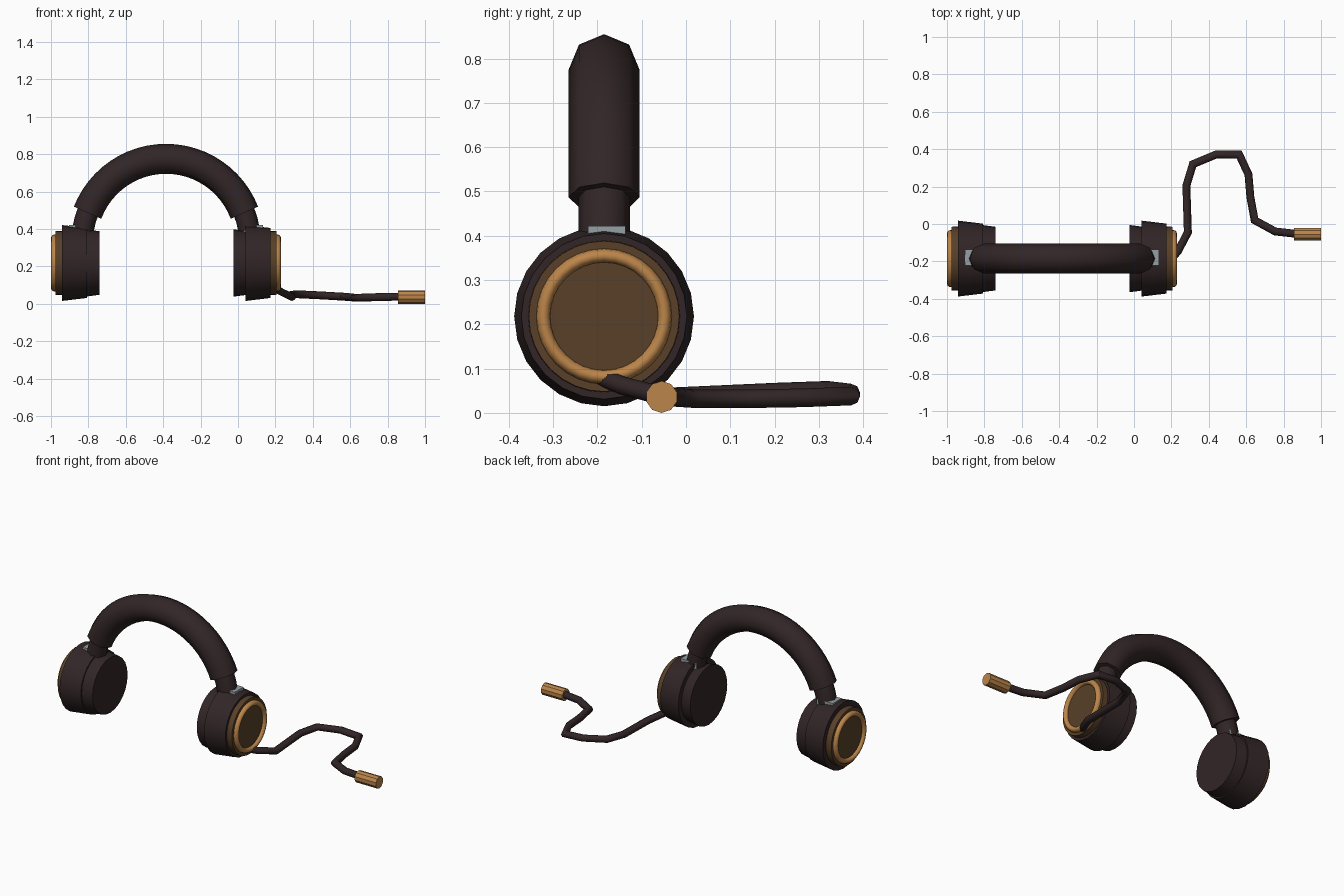
import bpy, bmesh, math
from mathutils import Vector

cube = bpy.data.objects.get("Cube")
if cube:
    bpy.data.objects.remove(cube, do_unlink=True)

MID_X, MID_Y, CUP_Z = -0.385, -0.185, 0.218


def material(name, rgb):
    m = bpy.data.materials.new(name)
    m.use_nodes = True
    m.diffuse_color = (*rgb, 1)
    bsdf = next(n for n in m.node_tree.nodes if n.type == 'BSDF_PRINCIPLED')
    bsdf.inputs["Base Color"].default_value = (*rgb, 1)
    return m


DARK = material("dark brown", (0.032, 0.019, 0.020))
BROWN = material("bronze brown", (0.098, 0.051, 0.021))
GOLD = material("gold", (0.50, 0.235, 0.068))
GREY = material("steel grey", (0.30, 0.35, 0.37))


def finish(name, bm, mat, angle=50):
    bmesh.ops.recalc_face_normals(bm, faces=bm.faces)
    me = bpy.data.meshes.new(name)
    bm.to_mesh(me)
    bm.free()
    me.materials.append(mat)
    ob = bpy.data.objects.new(name, me)
    bpy.context.collection.objects.link(ob)
    bpy.ops.object.select_all(action='DESELECT')
    ob.select_set(True)
    bpy.context.view_layer.objects.active = ob
    bpy.ops.object.shade_smooth_by_angle(angle=math.radians(angle))
    return ob


def bridge(bm, rings, closed=False):
    """Join rings of vertices with quads, capping the ends unless closed."""
    n = len(rings[0])
    pairs = list(zip(rings, rings[1:]))
    if closed:
        pairs.append((rings[-1], rings[0]))
    else:
        bm.faces.new(rings[0])
        bm.faces.new(rings[-1])
    for a, b in pairs:
        for i in range(n):
            j = (i + 1) % n
            bm.faces.new((a[i], a[j], b[j], b[i]))


def lathe(name, profile, mat, sides=24, y=MID_Y, z=CUP_Z, closed=False):
    """Turn a profile of (x, radius) pairs about an axis along x."""
    bm = bmesh.new()
    angles = [math.tau * i / sides for i in range(sides)]
    rings = [[bm.verts.new((x, y + r * math.sin(a), z + r * math.cos(a)))
              for a in angles] for x, r in profile]
    bridge(bm, rings, closed)
    return finish(name, bm, mat, 30 if not closed else 50)


def sweep(name, path, radius, mat, ref, sides=8):
    """Sweep a round section along a path with mitred corners."""
    bm = bmesh.new()
    pts = [Vector(p) for p in path]
    rings = []
    for i, p in enumerate(pts):
        before = (p - pts[i - 1]).normalized() if i else (pts[1] - p).normalized()
        after = (pts[i + 1] - p).normalized() if i + 1 < len(pts) else before
        t = (before + after).normalized()
        side = t.cross(Vector(ref)).normalized()
        up = side.cross(t)
        widen = 1 / t.dot(after)
        rings.append([bm.verts.new(p + radius * (side * widen * math.cos(a) + up * math.sin(a)))
                      for a in (math.tau * k / sides for k in range(sides))])
    bridge(bm, rings)
    return finish(name, bm, mat)


def arc(start, end, steps, r=0.449, z=0.326):
    angles = [math.radians(start + (end - start) * i / steps) for i in range(steps + 1)]
    return [(MID_X + r * math.cos(a), MID_Y, z + r * math.sin(a)) for a in angles]


# Padded headband and the thinner frame that runs inside it
sweep("headband", arc(21, 159, 24), 0.08, DARK, (0, 1, 0))
sweep("headband_frame", arc(9, 171, 24), 0.058, DARK, (0, 1, 0))

# Ear cups: both housings taper the same way, the outer trim is mirrored
for label, s in (("left", 1), ("right", -1)):
    base = 0.04 if s > 0 else -0.942
    lathe(label + "_housing", [(base, 0.203), (base + 0.134, 0.187)], DARK)
    pad = -0.025 if s > 0 else -0.815
    lathe(label + "_ear_pad", [(pad, 0.18), (pad + 0.075, 0.17)], DARK)

    def out(d):
        return MID_X + s * d

    lathe(label + "_outer_plate", [(out(0.54), 0.172), (out(0.592), 0.17)], BROWN, 32)
    ring = [(out(0.592 + 0.022 * math.sin(a)), 0.137 + 0.016 * math.cos(a))
            for a in (math.tau * k / 12 for k in range(12))]
    lathe(label + "_trim_ring", ring, GOLD, 32, closed=True)
    lathe(label + "_center_disc", [(out(0.58), 0.125), (out(0.597), 0.125)], BROWN, 32)

    # Hinge bracket at the foot of the frame
    bm = bmesh.new()
    bmesh.ops.create_cube(bm, size=1)
    bmesh.ops.scale(bm, vec=(0.11, 0.085, 0.06), verts=bm.verts)
    bmesh.ops.translate(bm, vec=(out(0.463), MID_Y + 0.006, 0.392), verts=bm.verts)
    finish(label + "_hinge_bracket", bm, GREY)

# Cable lying on the ground, with its plug
cable = [(0.19, -0.20, 0.085), (0.235, -0.145, 0.062), (0.288, -0.045, 0.036),
         (0.28, 0.205, 0.047), (0.315, 0.32, 0.051), (0.44, 0.372, 0.045),
         (0.562, 0.372, 0.038), (0.612, 0.265, 0.034), (0.622, 0.145, 0.032),
         (0.645, 0.02, 0.032), (0.755, -0.04, 0.036), (0.87, -0.053, 0.038)]
sweep("cable", cable, 0.021, DARK, (0, 0, 1))
lathe("plug", [(0.856, 0.036), (1.0, 0.036)], GOLD, 10, y=-0.055, z=0.036)
